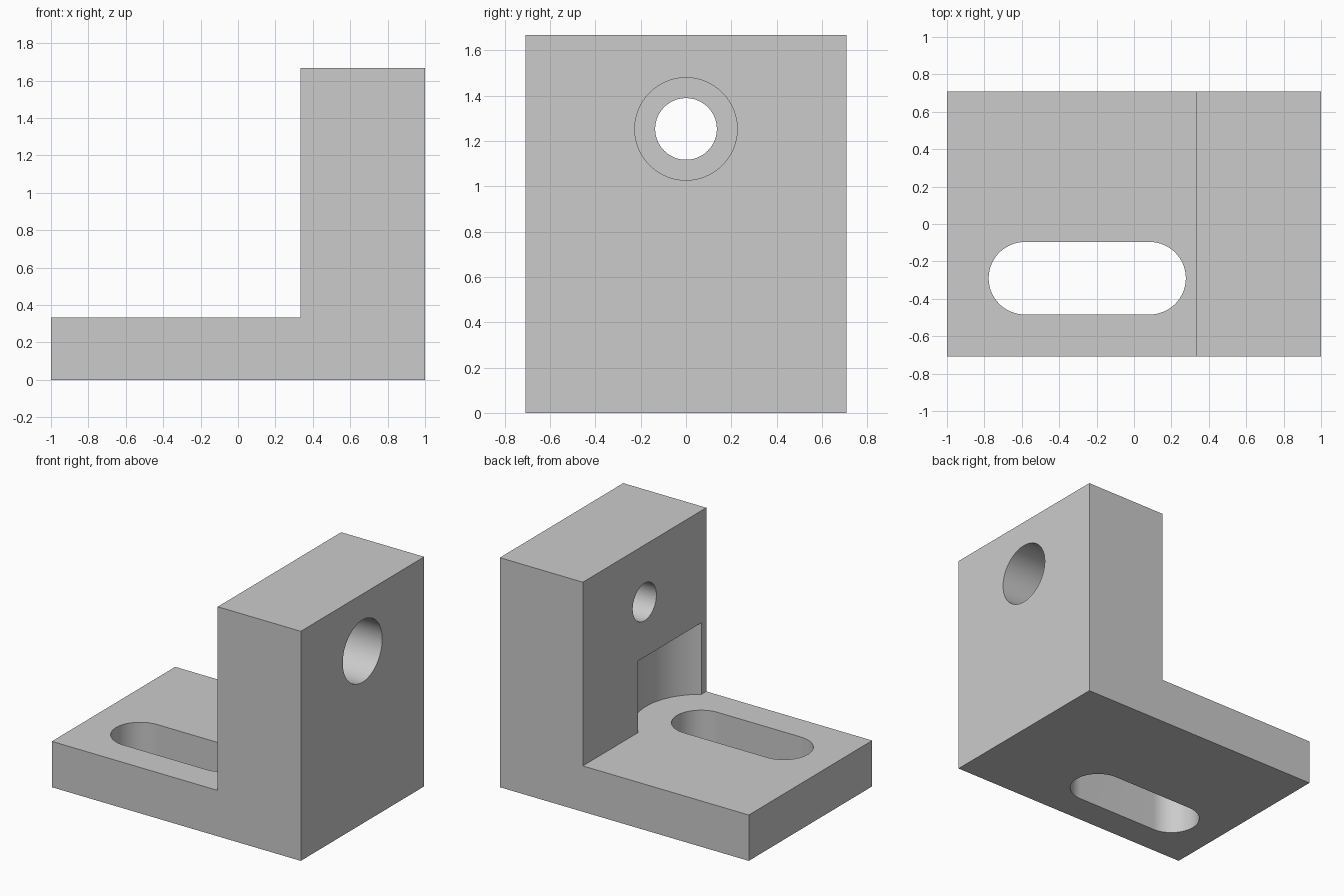
import bpy, bmesh, math
from mathutils import Matrix

if "Cube" in bpy.data.objects:
    bpy.data.objects.remove(bpy.data.objects["Cube"], do_unlink=True)

# Main dimensions
HALF_X, HALF_Y, HEIGHT = 1.0, 0.708, 1.667
WALL_X, BASE_Z = 0.333, 0.333
SLOT_Y, SLOT_R, SLOT_ENDS = -0.29, 0.194, (-0.583, 0.083)
HOLE_Z = 1.253

grey = bpy.data.materials.new("plain_grey")
GREY = (0.6, 0.6, 0.6, 1)
grey.use_nodes = True
grey.diffuse_color = GREY
grey.node_tree.nodes["Principled BSDF"].inputs["Base Color"].default_value = GREY


def prism(name, outline, depth, matrix):
    """Extrude a flat outline along local z and place it."""
    bm = bmesh.new()
    face = bm.faces.new([bm.verts.new((u, v, 0)) for u, v in outline])
    grown = bmesh.ops.extrude_face_region(bm, geom=[face])["geom"]
    verts = [g for g in grown if isinstance(g, bmesh.types.BMVert)]
    bmesh.ops.translate(bm, verts=verts, vec=(0, 0, depth))
    bmesh.ops.recalc_face_normals(bm, faces=bm.faces)
    bm.transform(matrix)
    mesh = bpy.data.meshes.new(name)
    bm.to_mesh(mesh)
    bm.free()
    mesh.materials.append(grey)
    obj = bpy.data.objects.new(name, mesh)
    bpy.context.collection.objects.link(obj)
    return obj


def arc(cx, cy, r, start, end, steps):
    angles = [math.radians(start + (end - start) * i / steps) for i in range(steps + 1)]
    return [(cx + r * math.cos(a), cy + r * math.sin(a)) for a in angles]


def circle(cx, cy, r):
    return arc(cx, cy, r, 0, 360, 96)[:-1]


# Angle bracket: L profile extruded across its width
profile = [(-HALF_X, 0), (HALF_X, 0), (HALF_X, HEIGHT),
           (WALL_X, HEIGHT), (WALL_X, BASE_Z), (-HALF_X, BASE_Z)]
upright = Matrix.Translation((0, HALF_Y, 0)) @ Matrix.Rotation(math.pi / 2, 4, "X")
bracket = prism("angle_bracket", profile, 2 * HALF_Y, upright)

# Rounded slot through the base
slot = (arc(SLOT_ENDS[1], SLOT_Y, SLOT_R, -90, 90, 48)
        + arc(SLOT_ENDS[0], SLOT_Y, SLOT_R, 90, 270, 48))
slot_cutter = prism("slot_cutter", slot, 0.6, Matrix.Translation((0, 0, -0.1)))

# Round clearance pocket in the wall above the base
pocket_cutter = prism("pocket_cutter", circle(SLOT_ENDS[1], SLOT_Y, 0.441),
                      0.853 - BASE_Z, Matrix.Translation((0, 0, BASE_Z)))


# Stepped bolt hole through the wall
def bore(name, radius, x_start, length):
    turn = Matrix.Translation((x_start, 0, HOLE_Z)) @ Matrix.Rotation(math.pi / 2, 4, "Y")
    return prism(name, circle(0, 0, radius), length, turn)


hole_cutter = bore("hole_cutter", 0.136, 0.2, 0.7)
counterbore_cutter = bore("counterbore_cutter", 0.226, 0.61, 0.6)

# Cut everything, then drop the cutters
cutters = [slot_cutter, pocket_cutter, hole_cutter, counterbore_cutter]
bpy.context.view_layer.objects.active = bracket
for cutter in cutters:
    cutter.hide_render = True
    mod = bracket.modifiers.new(cutter.name, "BOOLEAN")
    mod.operation, mod.solver, mod.object = "DIFFERENCE", "EXACT", cutter
    bpy.ops.object.modifier_apply(modifier=mod.name)
for cutter in cutters:
    bpy.data.objects.remove(cutter, do_unlink=True)

# Smooth round walls with crisp edges
bpy.ops.object.select_all(action="DESELECT")
bracket.select_set(True)
bpy.ops.object.shade_smooth_by_angle(angle=math.radians(30))
